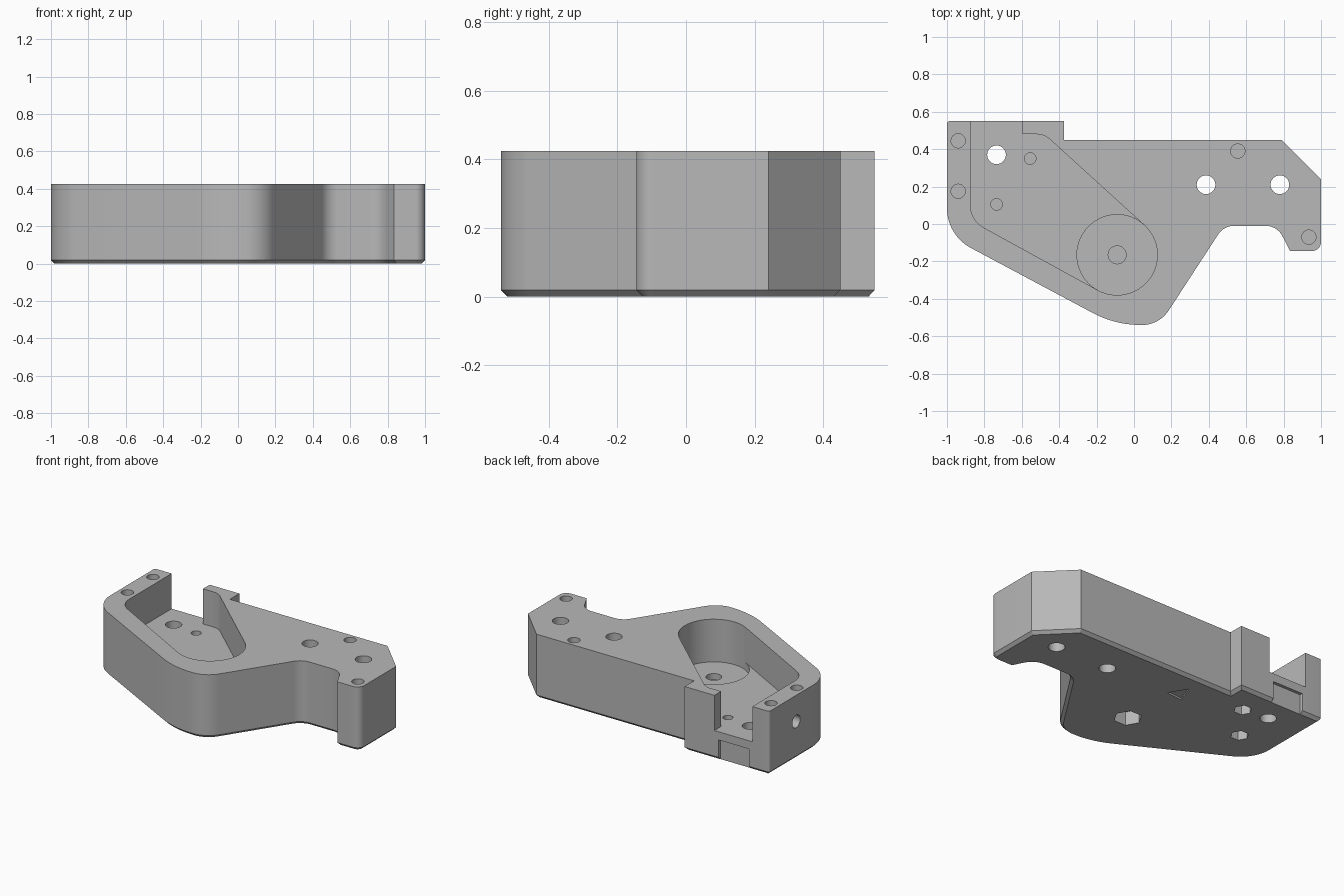
import bpy, bmesh, math
from mathutils import Vector

old = bpy.data.objects.get("Cube")
if old:
    bpy.data.objects.remove(old, do_unlink=True)

H = 0.425        # overall height
FLOOR = 0.19     # pocket floor
HUB_FLOOR = 0.14
HUB = (-0.09, -0.165)

grey = bpy.data.materials.new("grey plastic")
grey.use_nodes = True
colour = (0.48, 0.48, 0.48, 1)
grey.diffuse_color = colour
grey.node_tree.nodes["Principled BSDF"].inputs["Base Color"].default_value = colour


def rounded(points, steps=10):
    """Turn (x, y, radius) corners into a filleted outline."""
    out = []
    for i, (x, y, r) in enumerate(points):
        p = Vector((x, y))
        if not r:
            out.append(p)
            continue
        a = (Vector(points[i - 1][:2]) - p).normalized()
        b = (Vector(points[(i + 1) % len(points)][:2]) - p).normalized()
        half = a.angle(b) / 2
        centre = p + (a + b).normalized() * (r / math.sin(half))
        t = r / math.tan(half)
        start, end = p + a * t - centre, p + b * t - centre
        sweep = start.angle_signed(end)
        for k in range(steps + 1):
            ang = -sweep * k / steps
            c, s = math.cos(ang), math.sin(ang)
            out.append(centre + Vector((c * start.x - s * start.y, s * start.x + c * start.y)))
    return out


def prism(name, outline, z0, z1, chamfer=0):
    bm = bmesh.new()
    base = bm.faces.new([bm.verts.new((p[0], p[1], z0)) for p in outline])
    top = bmesh.ops.extrude_face_region(bm, geom=[base], use_keep_orig=True)
    verts = [g for g in top["geom"] if isinstance(g, bmesh.types.BMVert)]
    bmesh.ops.translate(bm, verts=verts, vec=(0, 0, z1 - z0))
    bmesh.ops.recalc_face_normals(bm, faces=bm.faces)
    if chamfer:
        low = [e for e in bm.edges if all(v.co.z < z0 + 1e-5 for v in e.verts)]
        bmesh.ops.bevel(bm, geom=low, offset=chamfer, segments=1, profile=0.5, affect='EDGES')
    mesh = bpy.data.meshes.new(name)
    bm.to_mesh(mesh)
    bm.free()
    ob = bpy.data.objects.new(name, mesh)
    bpy.context.collection.objects.link(ob)
    return ob


def ring(x, y, r, n=32, turn=0.0):
    return [(x + r * math.cos(turn + math.tau * k / n), y + r * math.sin(turn + math.tau * k / n))
            for k in range(n)]


def cut(cutter):
    """Subtract a cutter from the housing and discard it."""
    mod = housing.modifiers.new("cut", 'BOOLEAN')
    mod.operation = 'DIFFERENCE'
    mod.solver = 'EXACT'
    mod.object = cutter
    bpy.context.view_layer.update()
    deps = bpy.context.evaluated_depsgraph_get()
    mesh = bpy.data.meshes.new_from_object(housing.evaluated_get(deps))
    housing.modifiers.clear()
    housing.data = mesh
    bpy.data.objects.remove(cutter, do_unlink=True)


# Housing block with chamfered bottom rim
housing = prism("housing", rounded([
    (-1, 0.55, 0.015), (-0.375, 0.55, 0), (-0.375, 0.45, 0), (0.79, 0.45, 0), (1, 0.24, 0),
    (1, -0.145, 0.05), (0.835, -0.145, 0), (0.765, -0.01, 0.1), (0.48, -0.01, 0.1),
    (0.135, -0.54, 0.17), (-0.1, -0.54, 0.55), (-1, -0.06, 0.24)]), 0, H, 0.019)

# Open pocket and the deeper round hub seat
cut(prism("pocket", rounded([
    (-0.875, 0.7, 0), (-0.875, 0.02, 0.14), (-0.193, -0.354, 0), HUB + (0,),
    (0.055, -0.006, 0), (-0.48, 0.48, 0.1), (-0.595, 0.48, 0), (-0.595, 0.7, 0)]), FLOOR, 0.6))
cut(prism("hub_seat", ring(*HUB, 0.215, 64), HUB_FLOOR, 0.6))

# Through holes
for x, y in [(-0.735, 0.37), (0.385, 0.21), (0.78, 0.21)]:
    cut(prism("through_hole", ring(x, y, 0.05), -0.1, 0.6))

# Blind screw holes in the top rim
for x, y in [(-0.94, 0.445), (-0.94, 0.175), (0.555, 0.39), (0.935, -0.07)]:
    cut(prism("screw_hole", ring(x, y, 0.038), 0.17, 0.6))

# Floor holes, each over a hexagonal nut trap in the underside
for x, y, r, hex_r, top in [(-0.555, 0.35, 0.031, 0.056, FLOOR), (-0.735, 0.105, 0.031, 0.056, FLOOR),
                            (*HUB, 0.048, 0.086, HUB_FLOOR)]:
    cut(prism("floor_hole", ring(x, y, r), top - 0.04, top + 0.05))
    cut(prism("nut_trap", ring(x, y, hex_r, 6), -0.1, top - 0.05))

# Shallow recess in the back face
cut(prism("back_recess", [(-0.85, 0.53), (-0.625, 0.53), (-0.625, 0.7), (-0.85, 0.7)], -0.1, 0.135))

# Sideways hole in the right wall
side = prism("side_hole", ring(0, 0, 0.042), -0.1, 0.1)
side.rotation_euler = (0, math.pi / 2, 0)
side.location = (-1, 0.265, 0.25)
cut(side)

# Small triangular dent in the underside
cut(prism("dent", [(-0.077, 0.218), (-0.148, 0.335), (-0.196, 0.207)], -0.1, 0.012))

housing.data.materials.clear()
housing.data.materials.append(grey)
for face in housing.data.polygons:
    face.material_index = 0

for ob in bpy.context.selected_objects:
    ob.select_set(False)
housing.select_set(True)
bpy.context.view_layer.objects.active = housing
bpy.ops.object.shade_smooth_by_angle(angle=math.radians(25))
